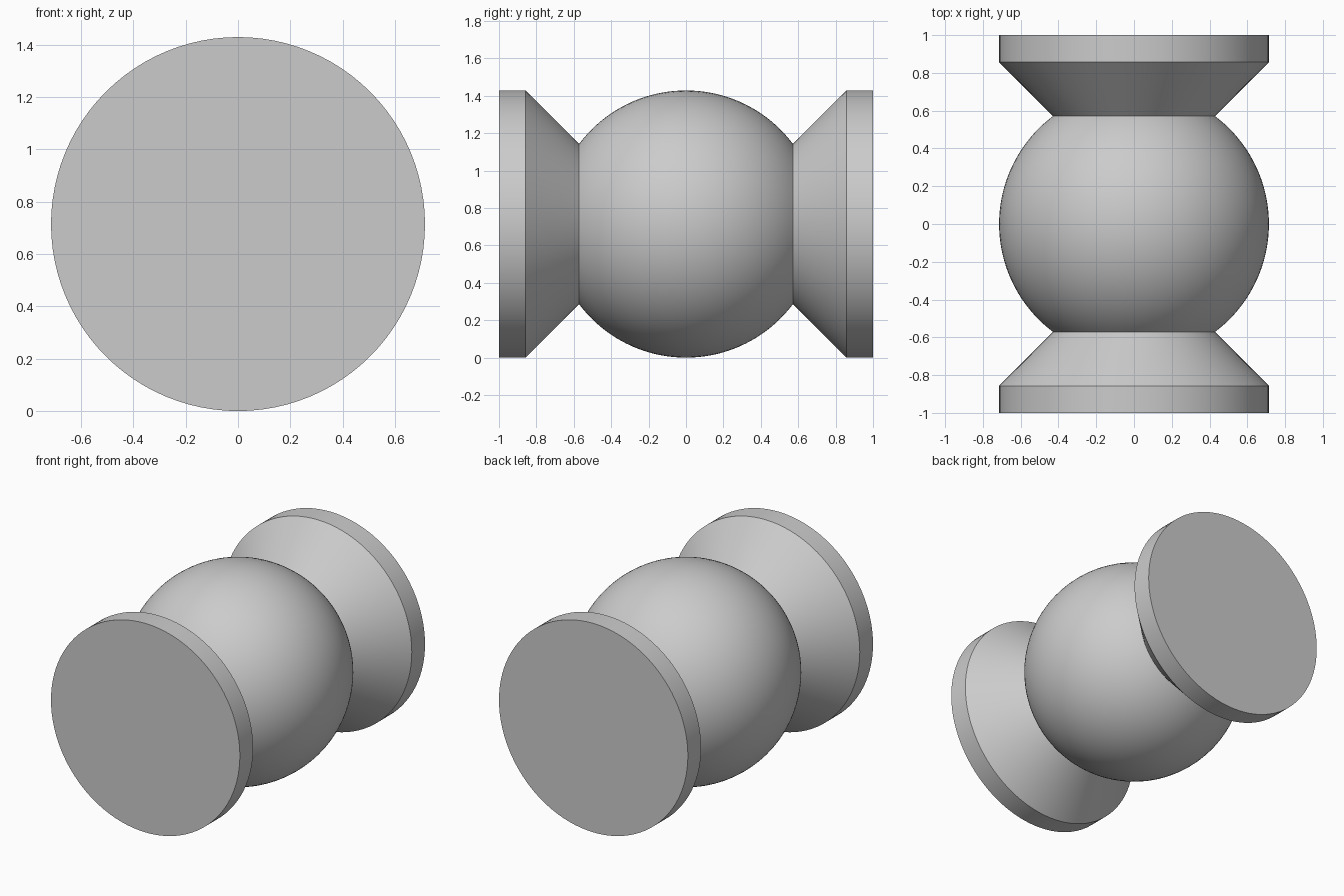
import bpy, bmesh
from math import sin, cos, pi, atan2, radians
from mathutils import Matrix, Vector

cube = bpy.data.objects.get("Cube")
if cube:
    bpy.data.objects.remove(cube, do_unlink=True)

UNIT = 1 / 7            # half the length is seven units
RADIUS = 5 * UNIT       # shared by the ball and the end discs
SEGMENTS = 96
ARC_STEPS = 40

grey = bpy.data.materials.new("plain grey")
grey.use_nodes = True
colour = (0.6, 0.6, 0.6, 1)
grey.diffuse_color = colour
grey.node_tree.nodes["Principled BSDF"].inputs["Base Color"].default_value = colour

# Half profile as (radius, y): disc face, disc rim, cone, ball arc, then mirrored
front_end = [(0, -1), (RADIUS, -1), (RADIUS, -6 * UNIT)]
limit = atan2(4, 3)     # the ball meets the cones at this latitude
arc = []
for i in range(ARC_STEPS + 1):
    a = limit * (2 * i / ARC_STEPS - 1)
    arc.append((RADIUS * cos(a), RADIUS * sin(a)))
back_end = [(r, -y) for r, y in reversed(front_end)]
profile = front_end + arc + back_end

# Turn the profile about the long axis into one closed solid
bm = bmesh.new()
points = [bm.verts.new((0, y, r)) for r, y in profile]
edges = [bm.edges.new(pair) for pair in zip(points, points[1:])]
bmesh.ops.spin(bm, geom=points + edges, cent=(0, 0, 0), axis=(0, 1, 0),
               angle=2 * pi, steps=SEGMENTS, use_merge=True)
bmesh.ops.remove_doubles(bm, verts=bm.verts[:], dist=1e-5)
bmesh.ops.recalc_face_normals(bm, faces=bm.faces[:])

# Join the triangle fans into flat end faces
hubs = [v for v in bm.verts if Vector((v.co.x, v.co.z)).length < 1e-4]
bmesh.ops.dissolve_verts(bm, verts=hubs)
bmesh.ops.transform(bm, matrix=Matrix.Translation((0, 0, RADIUS)), verts=bm.verts[:])

mesh = bpy.data.meshes.new("ball_with_flared_ends")
bm.to_mesh(mesh)
bm.free()
mesh.materials.append(grey)
body = bpy.data.objects.new("ball_with_flared_ends", mesh)
bpy.context.collection.objects.link(body)

# Smooth curves with crisp rims and joins
bpy.ops.object.select_all(action="DESELECT")
body.select_set(True)
bpy.context.view_layer.objects.active = body
bpy.ops.object.shade_smooth_by_angle(angle=radians(30))
